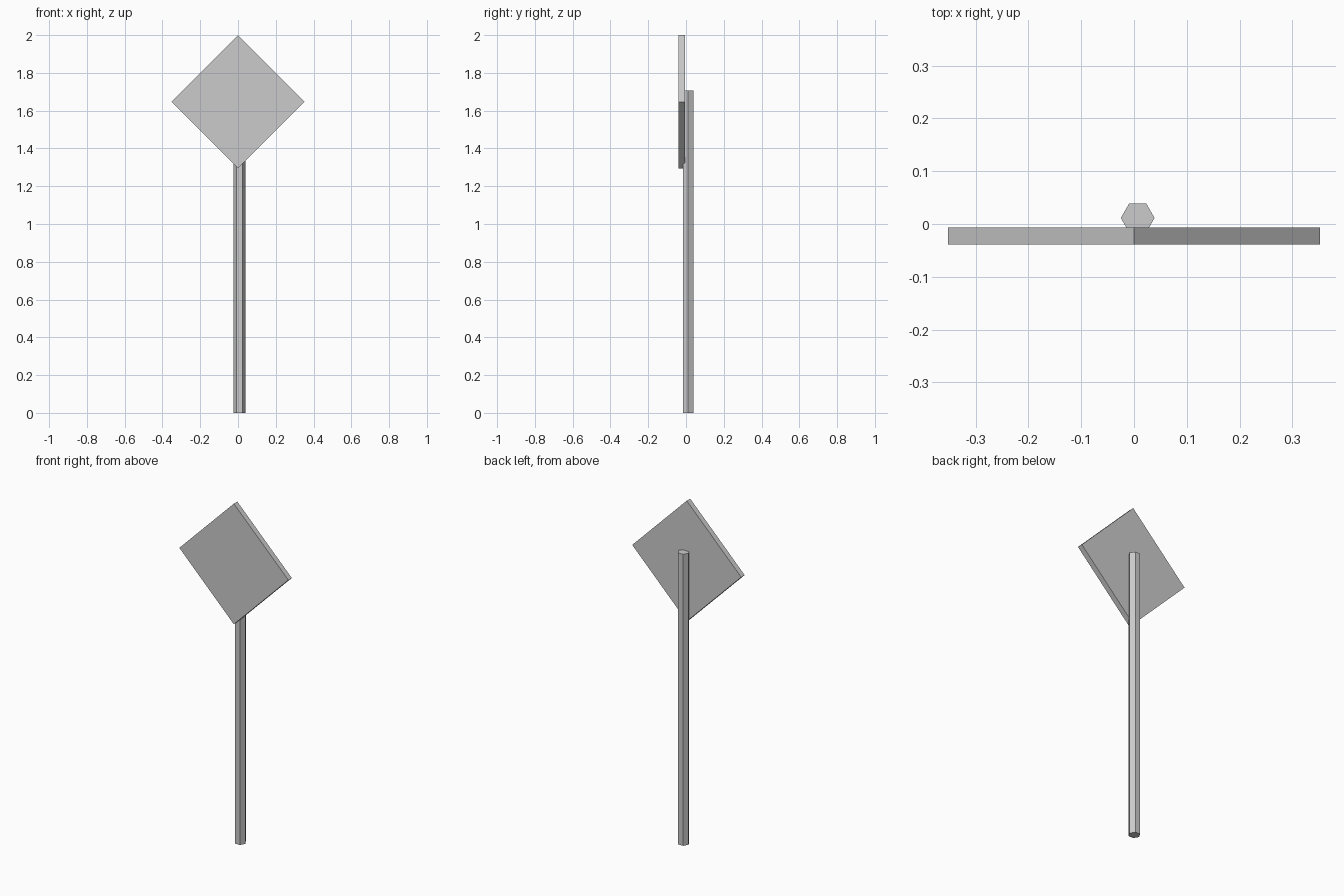
import bpy
import math

if "Cube" in bpy.data.objects:
    bpy.data.objects.remove(bpy.data.objects["Cube"])

# hexagonal post, slightly off centre behind the panel
POST_TOP = 1.706
bpy.ops.mesh.primitive_cylinder_add(
    vertices=6, radius=0.032, depth=POST_TOP,
    location=(0.007, 0.0115, POST_TOP / 2))
post = bpy.context.object
post.name = "post"
# put corners on the x axis
post.rotation_euler.z = math.radians(30)

# square panel turned on its corner to make a diamond
HALF = 0.353
side = HALF * math.sqrt(2)
bpy.ops.mesh.primitive_cube_add(
    size=1, location=(0, -0.0225, 2 - HALF),
    rotation=(0, math.radians(45), 0))
panel = bpy.context.object
panel.name = "sign_panel"
panel.scale = (side, 0.032, side)
